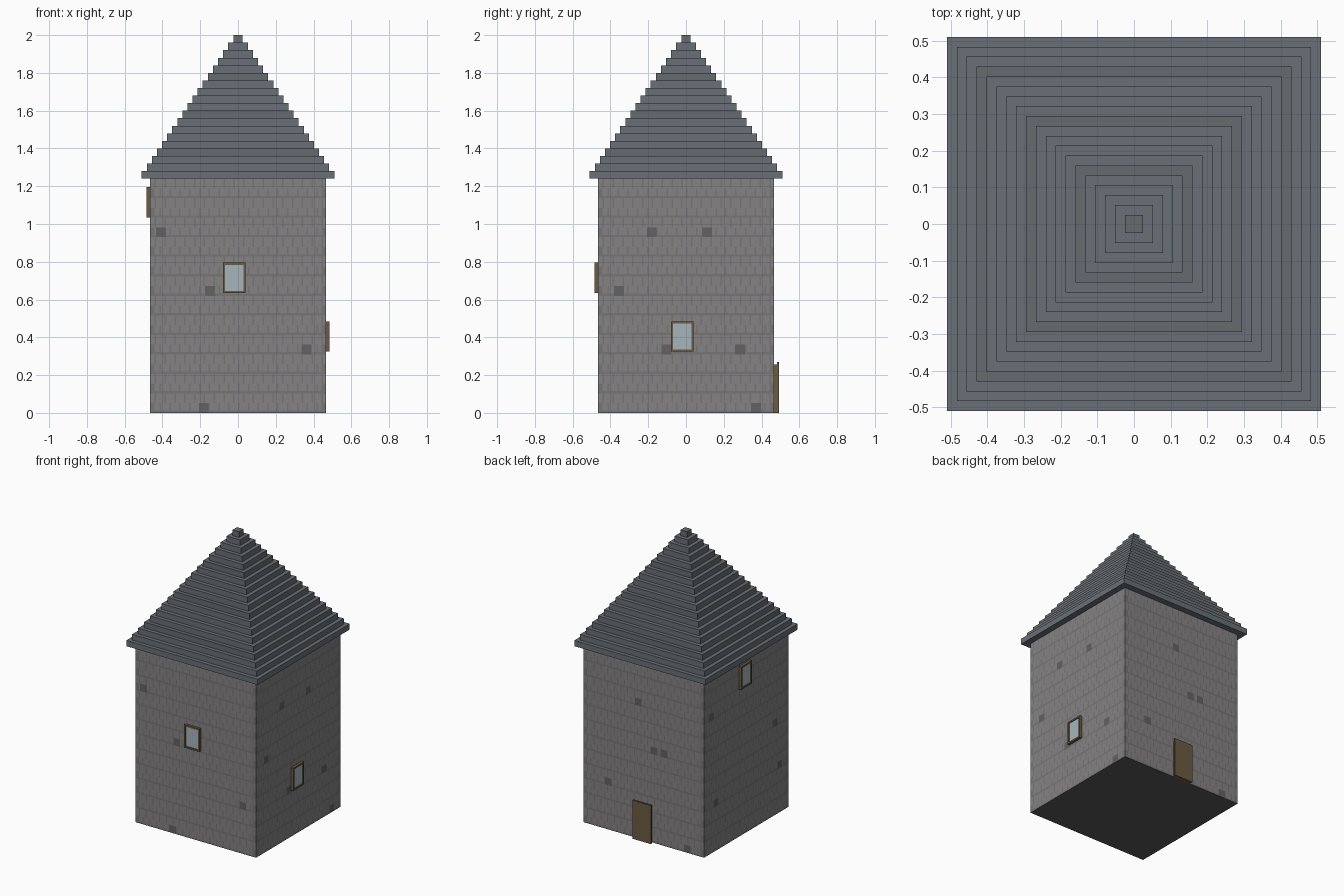
import bpy, bmesh
from math import pi
from mathutils import Matrix, Vector

if "Cube" in bpy.data.objects:
    bpy.data.objects.remove(bpy.data.objects["Cube"])

W, H = 0.467, 1.24          # wall half width and height


def mat(name, rgb):
    m = bpy.data.materials.new(name)
    m.diffuse_color = (*rgb, 1)
    m.use_nodes = True
    m.node_tree.nodes["Principled BSDF"].inputs["Base Color"].default_value = m.diffuse_color
    return m


STONE = mat("stone", (0.235, 0.225, 0.23))
JOINT = mat("joint", (0.185, 0.18, 0.182))
DARK = mat("dark_stone", (0.125, 0.122, 0.125))
BASE = mat("underside", (0.10, 0.10, 0.10))
SLATE = [mat("slate_blue", (0.14, 0.16, 0.185)), mat("slate_grey", (0.13, 0.145, 0.155))]
WOOD = mat("wood", (0.15, 0.105, 0.055))
GLASS = mat("glass", (0.38, 0.46, 0.50))


def finish(name, bm, mats):
    me = bpy.data.meshes.new(name)
    bm.to_mesh(me)
    bm.free()
    for m in mats:
        me.materials.append(m)
    ob = bpy.data.objects.new(name, me)
    bpy.context.collection.objects.link(ob)
    return ob


def add_box(bm, lo, hi, side=0):
    """Box given on the front side, turned to one of the four sides."""
    lo, hi = Vector(lo), Vector(hi)
    m = (Matrix.Rotation(side * pi / 2, 4, 'Z') @ Matrix.Translation((lo + hi) / 2)
         @ Matrix.Diagonal((*(hi - lo), 1)))
    bmesh.ops.create_cube(bm, size=1, matrix=m)


def box(name, lo, hi, m, side=0):
    bm = bmesh.new()
    add_box(bm, lo, hi, side)
    return finish(name, bm, [m])


# Stone walls: flat grids whose cells are bricks, joints or dark stones
HALVES, COURSES = 36, 24
hw, ch = 2 * W / HALVES, H / COURSES
us = [-W + i * hw + d for i in range(HALVES) for d in (0, 0.008)] + [W]
zs = [j * ch + d for j in range(COURSES) for d in (0, 0.012)] + [H]
dark = [
    [(-0.40, 18), (-0.14, 12), (0.36, 6), (-0.19, 0)],
    [(-0.18, 18), (0.12, 18), (-0.35, 12), (-0.10, 6), (0.28, 6), (0.37, 0)],
    [(-0.04, 18), (0.08, 12), (0.15, 12), (-0.28, 6), (0.34, 0)],
    [(-0.39, 18), (0.32, 12), (-0.335, 6), (0.37, 6)],
]
bm = bmesh.new()
for side in range(4):
    rot = Matrix.Rotation(side * pi / 2, 3, 'Z')
    grid = [[bm.verts.new(rot @ Vector((u, -W, z))) for u in us] for z in zs]
    for j in range(len(zs) - 1):
        course = j // 2
        for i in range(len(us) - 1):
            f = bm.faces.new((grid[j][i], grid[j][i + 1], grid[j + 1][i + 1], grid[j + 1][i]))
            u = (us[i] + us[i + 1]) / 2
            upright = i % 2 == 0 and (i // 2 + course) % 2 == 0
            quoin = W - abs(u) < hw and course % 2 == 0
            f.material_index = 1 if (j % 2 == 0 and course % 2 == 0) or upright or quoin else 0
            if any(course == c and abs(u - d) < hw for d, c in dark[side]):
                f.material_index = 2
bmesh.ops.remove_doubles(bm, verts=bm.verts, dist=0.0005)
# close the bottom and top
for f in bmesh.ops.holes_fill(bm, edges=[e for e in bm.edges if e.is_boundary], sides=0)["faces"]:
    f.material_index = 3
bmesh.ops.recalc_face_normals(bm, faces=bm.faces)
finish("walls", bm, [STONE, JOINT, DARK, BASE])

# Stepped pyramid roof
STEPS = 19
for i in range(STEPS):
    r = 0.51 + (0.025 - 0.51) * i / (STEPS - 1)
    z = H + 0.04 * i
    box(f"roof_step_{i + 1}", (-r, -r, z), (r, r, z + 0.04), SLATE[i % 5 == 3])


# Windows: a frame of four bars round a pane
def window(side, z):
    c, hx, h, t = -0.02, 0.06, 0.16, 0.011
    out, back = -W - 0.018, -W + 0.005
    bm = bmesh.new()
    for lo, hi in (((c - hx, z), (c - hx + t, z + h)), ((c + hx - t, z), (c + hx, z + h)),
                   ((c - hx + t, z), (c + hx - t, z + t)),
                   ((c - hx + t, z + h - t), (c + hx - t, z + h))):
        add_box(bm, (lo[0], out, lo[1]), (hi[0], back, hi[1]), side)
    finish("window_frame", bm, [WOOD])
    box("window_pane", (c - hx + t, -W - 0.012, z + t), (c + hx - t, back, z + h - t), GLASS, side)


for side, z in ((0, 0.635), (1, 0.325), (3, 1.035)):
    window(side, z)

# Door on the back wall
box("door_frame", (-0.065, -W - 0.015, 0), (0.065, -W + 0.005, 0.255), WOOD, 2)
box("door", (-0.072, -W - 0.026, 0), (0.072, -W - 0.015, 0.27), WOOD, 2)
